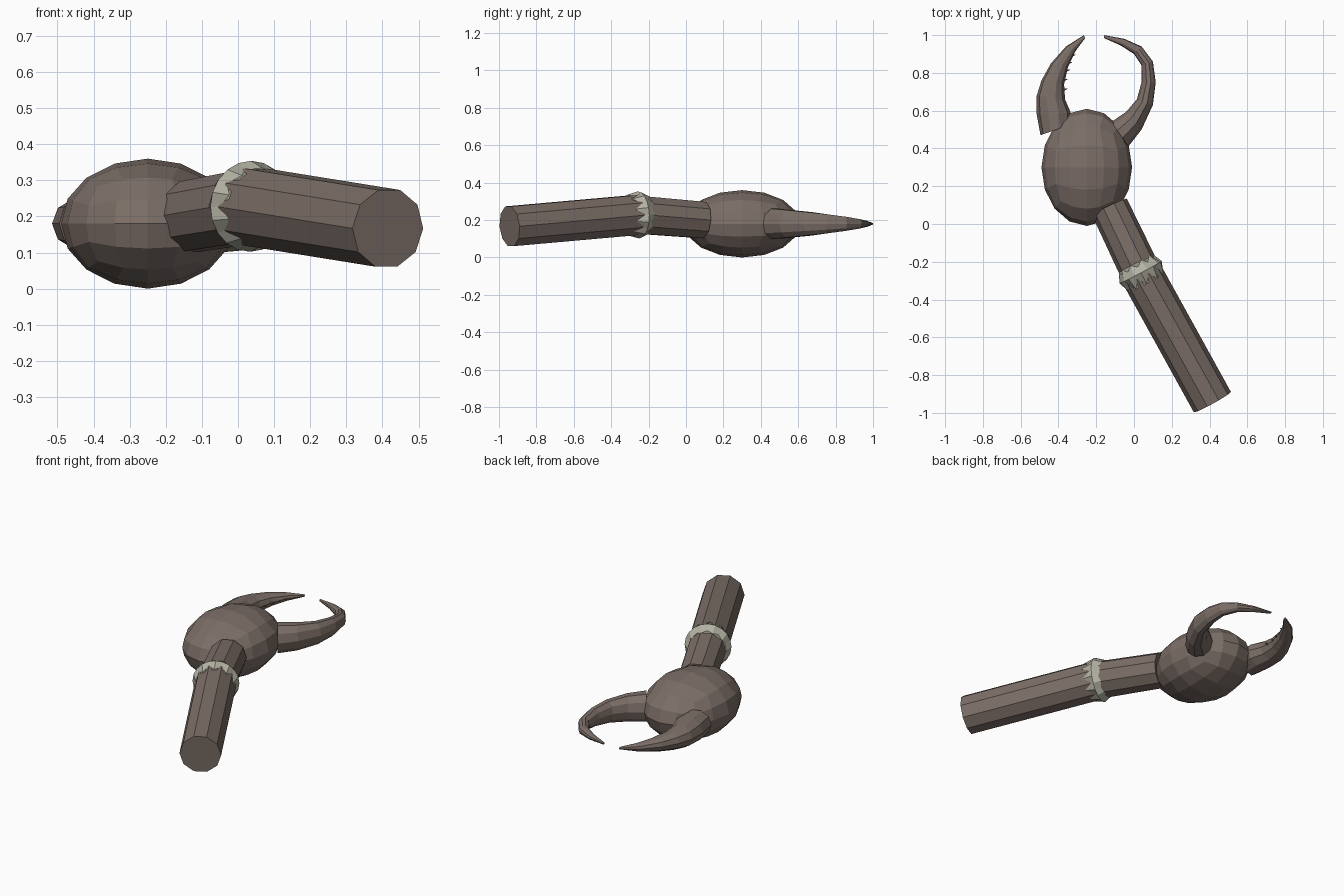
import bpy, bmesh, math
from mathutils import Vector

if "Cube" in bpy.data.objects:
    bpy.data.objects.remove(bpy.data.objects["Cube"])


def material(name, rgb):
    m = bpy.data.materials.new(name)
    m.diffuse_color = (*rgb, 1)
    m.use_nodes = True
    m.node_tree.nodes["Principled BSDF"].inputs["Base Color"].default_value = m.diffuse_color
    return m


BROWN = material("brown shell", (0.20, 0.155, 0.135))
BONE = material("pale bone", (0.46, 0.45, 0.37))


def finish(bm, name, mat):
    bmesh.ops.recalc_face_normals(bm, faces=bm.faces[:])
    me = bpy.data.meshes.new(name)
    bm.to_mesh(me)
    bm.free()
    me.materials.append(mat)
    ob = bpy.data.objects.new(name, me)
    bpy.context.collection.objects.link(ob)
    return ob


def skin(name, rings, mat):
    """Join equal-length rings of points into a capped tube."""
    bm = bmesh.new()
    loops = [[bm.verts.new(p) for p in r] for r in rings]
    n = len(loops[0])
    for a, b in zip(loops, loops[1:]):
        for i in range(n):
            j = (i + 1) % n
            bm.faces.new((a[i], a[j], b[j], b[i]))
    bm.faces.new(loops[0][::-1])
    bm.faces.new(loops[-1])
    return finish(bm, name, mat)


def ring(centre, side, up, n=10):
    return [centre + side * math.cos(2 * math.pi * i / n) + up * math.sin(2 * math.pi * i / n)
            for i in range(n)]


def frame(a, b):
    d = (b - a).normalized()
    side = d.cross(Vector((0, 0, 1))).normalized()
    return d, side, side.cross(d)


# palm: rounded cube stretched to an ellipsoid
bm = bmesh.new()
bmesh.ops.create_cube(bm, size=2)
bmesh.ops.subdivide_edges(bm, edges=bm.edges[:], cuts=3, use_grid_fill=True)
for v in bm.verts:
    p = Vector([math.tan(c * math.pi / 4) for c in v.co]).normalized()
    v.co = Vector((-0.25 + 0.24 * p.x, 0.30 + 0.31 * p.y, 0.18 + 0.18 * p.z))
finish(bm, "palm", BROWN)

# two arm segments meeting at the joint
wrist, joint, tip = Vector((-0.13, 0.09, 0.20)), Vector((0.035, -0.255, 0.228)), Vector((0.415, -0.943, 0.167))
for name, a, b, ra, rb in (("upper_arm", wrist, joint, 0.102, 0.106),
                           ("lower_arm", joint, tip, 0.112, 0.112)):
    d, s, u = frame(a, b)
    skin(name, [ring(a, s * ra, u * ra), ring(b, s * rb, u * rb)], BROWN)

# jagged pale cuff around the joint
d, s, u = frame(wrist, tip)
rings = []
for along, r, jag in ((-0.045, 0.101, 0.012), (0.0, 0.126, 0.0), (0.045, 0.108, 0.022)):
    pts = ring(joint, s * r, u * r, 20)
    rings.append([p + d * (along + (jag if i % 2 else -jag)) for i, p in enumerate(pts)])
skin("joint_cuff", rings, BONE)

# pincers: outer point, inner point, half height
pincers = {
    "left_pincer": [((-0.495, 0.47), (-0.34, 0.525), 0.080), ((-0.515, 0.58), (-0.335, 0.59), 0.075),
                    ((-0.515, 0.68), (-0.365, 0.66), 0.066), ((-0.49, 0.76), (-0.37, 0.74), 0.054),
                    ((-0.44, 0.85), (-0.35, 0.83), 0.040), ((-0.36, 0.94), (-0.31, 0.915), 0.023),
                    ((-0.265, 1.0), (-0.258, 0.985), 0.006)],
    "right_pincer": [((-0.03, 0.41), (-0.12, 0.54), 0.085), ((0.04, 0.50), (-0.04, 0.595), 0.078),
                     ((0.10, 0.63), (0.015, 0.66), 0.066), ((0.115, 0.75), (0.04, 0.75), 0.054),
                     ((0.10, 0.86), (0.04, 0.84), 0.040), ((0.04, 0.94), (0.0, 0.90), 0.027),
                     ((-0.05, 0.98), (-0.07, 0.945), 0.017), ((-0.16, 1.0), (-0.16, 0.985), 0.006)],
}
for name, sections in pincers.items():
    rings = []
    for outer, inner, h in sections:
        o, i = Vector((*outer, 0.18)), Vector((*inner, 0.18))
        rings.append(ring((o + i) / 2, (o - i) / 2, Vector((0, 0, h))))
    skin(name, rings, BROWN)

# small teeth on the inner edge of the left pincer
for k, (x, y) in enumerate(((-0.367, 0.71), (-0.368, 0.76), (-0.355, 0.81), (-0.345, 0.85), (-0.325, 0.89))):
    base, point = Vector((x - 0.012, y, 0.18)), Vector((x + 0.016, y + 0.006, 0.18))
    d, s, u = frame(base, point)
    skin(f"tooth_{k + 1}", [ring(base, s * 0.009, u * 0.009, 6), ring(point, s * 0.001, u * 0.001, 6)], BROWN)
